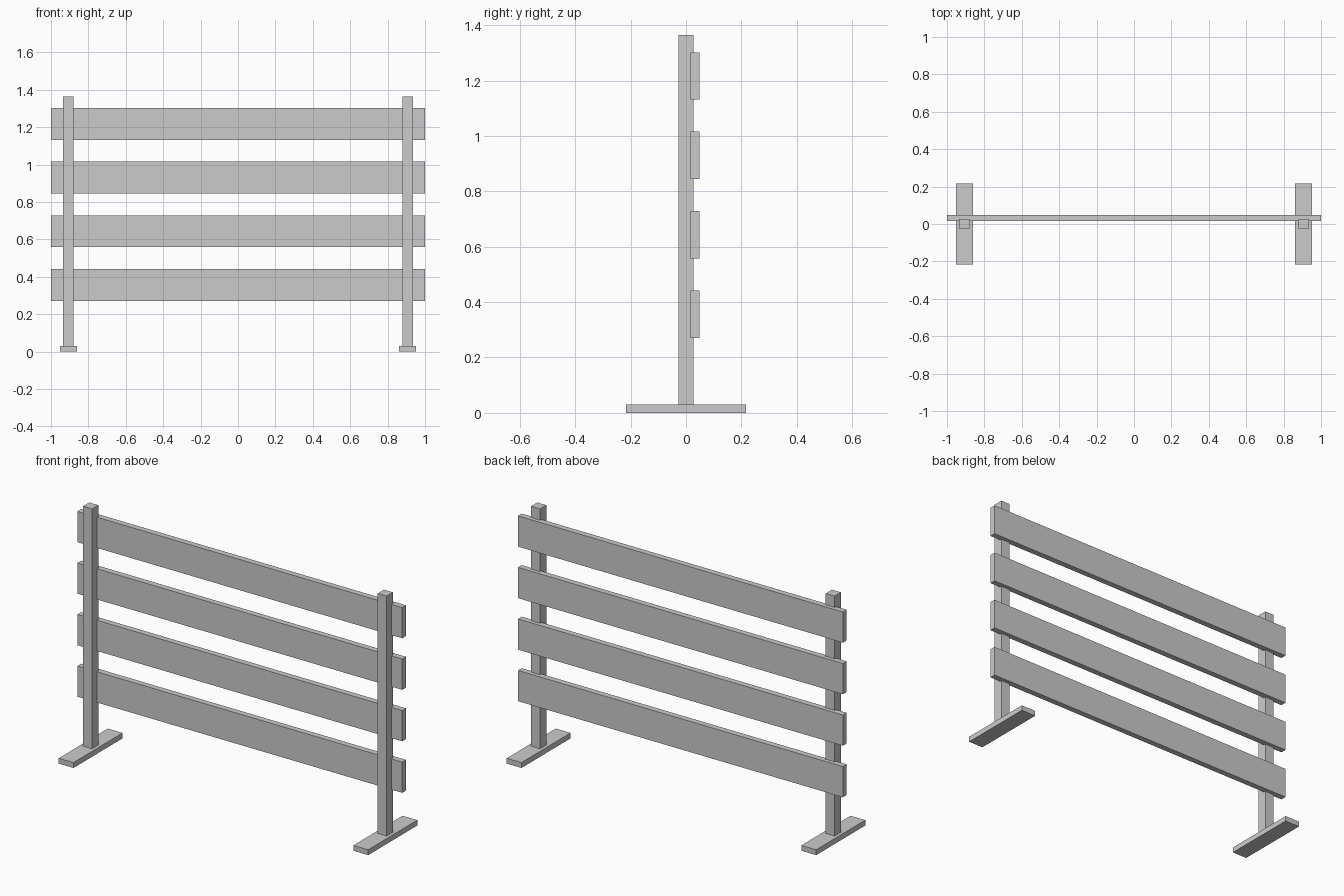
import bpy

if "Cube" in bpy.data.objects:
    bpy.data.objects.remove(bpy.data.objects["Cube"])


def box(name, x, y, z):
    """Box from (min, max) ranges on each axis."""
    bpy.ops.mesh.primitive_cube_add(size=1, location=[sum(r) / 2 for r in (x, y, z)])
    obj = bpy.context.object
    obj.name = name
    obj.scale = [r[1] - r[0] for r in (x, y, z)]
    bpy.ops.object.transform_apply(location=False, rotation=False, scale=True)
    return obj


# Feet and posts on both sides
POST_X = 0.907
for side, s in (("left", -1), ("right", 1)):
    cx = s * POST_X
    box(f"{side}_foot", (cx - 0.0455, cx + 0.0455), (-0.216, 0.216), (0, 0.03))
    box(f"{side}_post", (cx - 0.0275, cx + 0.0275), (-0.0275, 0.0275), (0.03, 1.365))

# Four horizontal boards let slightly into the back of the posts
for i in range(4):
    z = 0.271 + i * 0.2867
    box(f"board_{i + 1}", (-1, 1), (0.016, 0.049), (z, z + 0.171))
